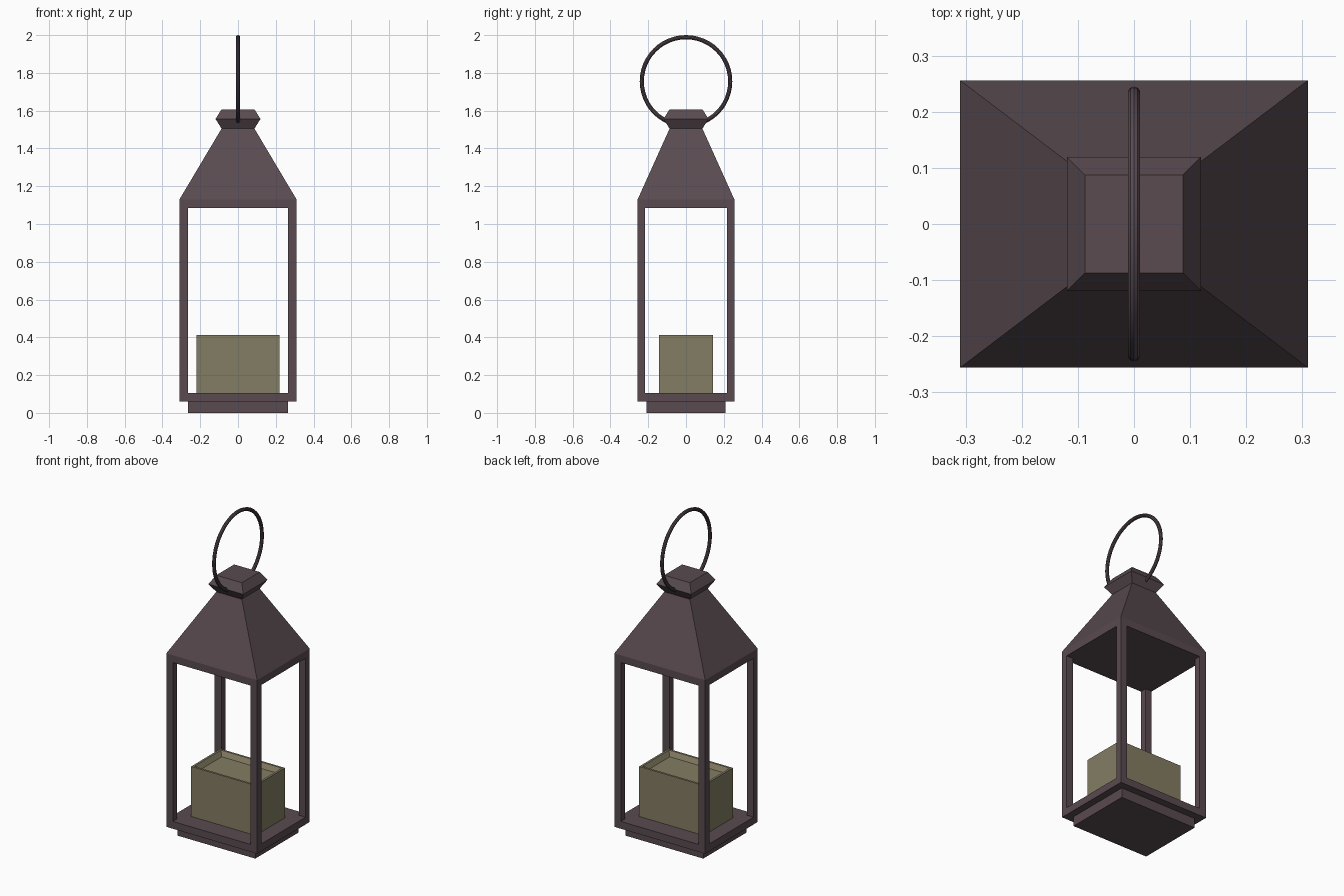
import bpy
import bmesh
from math import pi

if "Cube" in bpy.data.objects:
    bpy.data.objects.remove(bpy.data.objects["Cube"])


def material(name, color):
    m = bpy.data.materials.new(name)
    m.diffuse_color = (*color, 1)
    m.use_nodes = True
    m.node_tree.nodes["Principled BSDF"].inputs["Base Color"].default_value = m.diffuse_color
    return m


METAL = material("dark_metal", (0.10, 0.07, 0.08))
WAX = material("wax", (0.23, 0.205, 0.125))


def loft(name, sections, mat):
    """Stack rectangles (half x, half y, z) and cap both ends."""
    bm = bmesh.new()
    rings = [[bm.verts.new((sx * hx, sy * hy, z))
              for sx, sy in ((-1, -1), (1, -1), (1, 1), (-1, 1))]
             for hx, hy, z in sections]
    for a, b in zip(rings, rings[1:]):
        for i in range(4):
            j = (i + 1) % 4
            bm.faces.new((a[i], a[j], b[j], b[i]))
    bm.faces.new(rings[0][::-1])
    bm.faces.new(rings[-1])
    mesh = bpy.data.meshes.new(name)
    bm.to_mesh(mesh)
    bm.free()
    mesh.materials.append(mat)
    ob = bpy.data.objects.new(name, mesh)
    bpy.context.collection.objects.link(ob)
    return ob


HX, HY = 0.31, 0.256            # outer half sizes of the body
FLOOR, CEILING = 0.105, 1.085   # glassless opening
PX, PY = 0.0225, 0.02           # post half sizes

# Stepped base
loft("foot", [(0.265, 0.21, 0), (0.265, 0.21, 0.06)], METAL)
loft("floor_plate", [(HX, HY, 0.06), (HX, HY, FLOOR)], METAL)

# Four corner posts
for side, sx in (("left", -1), ("right", 1)):
    for end, sy in (("front", -1), ("back", 1)):
        post = loft(f"{end}_{side}_post",
                    [(PX, PY, FLOOR), (PX, PY, CEILING)], METAL)
        post.location = (sx * (HX - PX), sy * (HY - PY), 0)

# Tapered roof with flared cap
loft("roof", [(HX, HY, CEILING), (HX, HY, 1.13), (0.087, 0.087, 1.505),
              (0.119, 0.119, 1.556), (0.087, 0.087, 1.607)], METAL)

# Candle with a sloped hollow in the top
loft("candle", [(0.22, 0.143, FLOOR), (0.22, 0.143, 0.413),
                (0.207, 0.130, 0.413), (0.19, 0.113, 0.383)], WAX)

# Carrying ring
bpy.ops.mesh.primitive_torus_add(major_radius=0.234, minor_radius=0.011,
                                 major_segments=48, minor_segments=10,
                                 location=(0, 0, 1.755), rotation=(0, pi / 2, 0))
ring = bpy.context.object
ring.name = "carrying_ring"
ring.data.materials.append(METAL)
bpy.ops.object.shade_smooth_by_angle()
